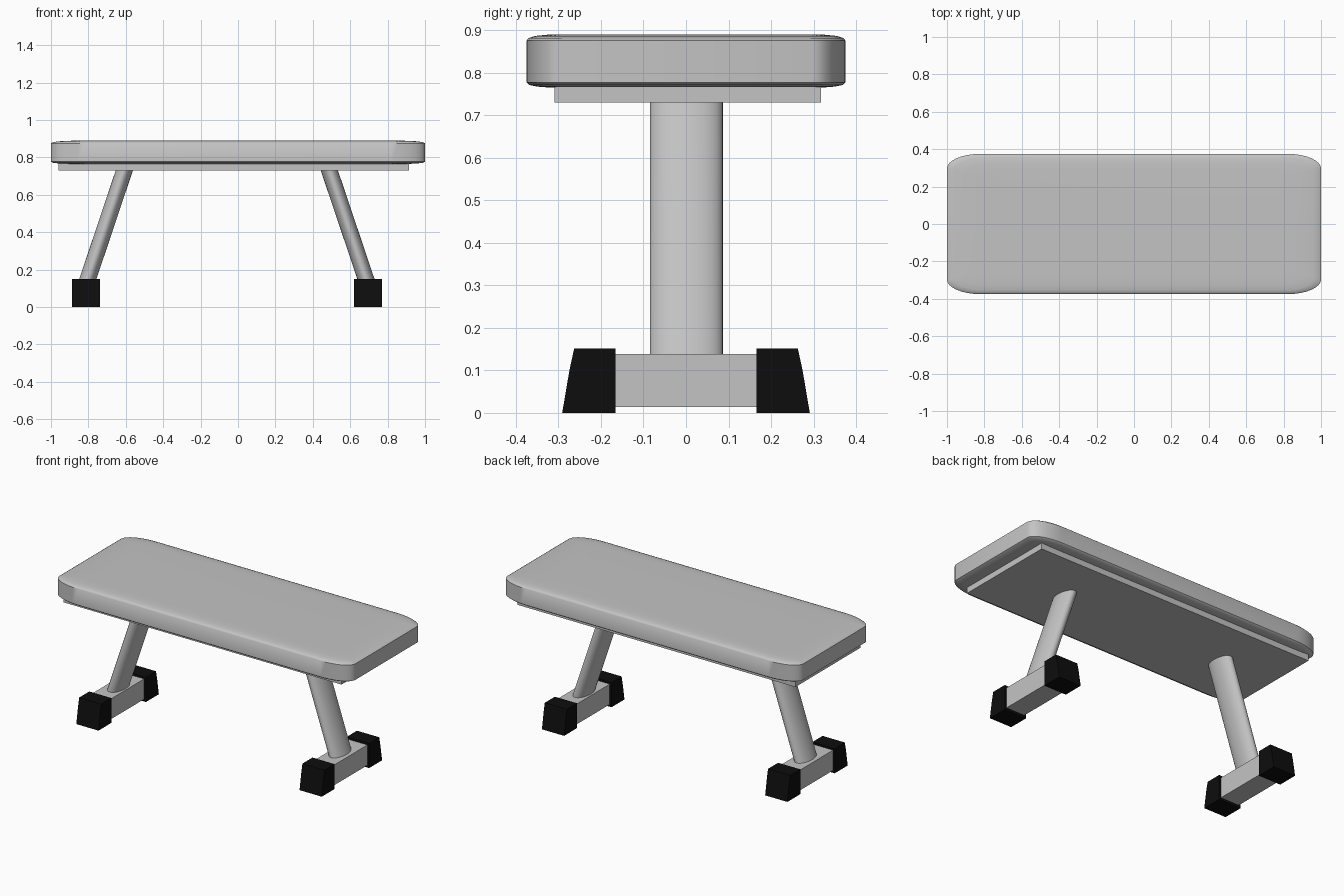
import bpy, bmesh, math

if "Cube" in bpy.data.objects:
    bpy.data.objects.remove(bpy.data.objects["Cube"])


def material(name, v):
    m = bpy.data.materials.new(name)
    m.diffuse_color = (v, v, v, 1)
    m.use_nodes = True
    m.node_tree.nodes["Principled BSDF"].inputs["Base Color"].default_value = m.diffuse_color
    return m


GREY = material("grey", 0.55)
BLACK = material("black rubber", 0.004)


def loft(name, rings, mat, smooth=None):
    """Skin a stack of equal-length closed rings and cap both ends."""
    bm = bmesh.new()
    loops = [[bm.verts.new(p) for p in r] for r in rings]
    n = len(loops[0])
    for a, b in zip(loops, loops[1:]):
        for i in range(n):
            j = (i + 1) % n
            bm.faces.new((a[i], a[j], b[j], b[i]))
    bm.faces.new(loops[0][::-1])
    bm.faces.new(loops[-1])
    bmesh.ops.recalc_face_normals(bm, faces=bm.faces)
    me = bpy.data.meshes.new(name)
    bm.to_mesh(me)
    bm.free()
    me.materials.append(mat)
    ob = bpy.data.objects.new(name, me)
    bpy.context.collection.objects.link(ob)
    if smooth:
        bpy.ops.object.select_all(action='DESELECT')
        ob.select_set(True)
        bpy.context.view_layer.objects.active = ob
        bpy.ops.object.shade_smooth_by_angle(angle=math.radians(smooth))
    return ob


def rect(x0, x1, y0, y1, z):
    return [(x0, y0, z), (x1, y0, z), (x1, y1, z), (x0, y1, z)]


def cushion_ring(inset, z, steps=8):
    """Rectangle with elliptical corners, inset twice as far lengthwise."""
    hx, hy = 1 - 2 * inset, 0.375 - inset
    rx, ry = 0.18 - inset, 0.078 - inset * 0.4
    pts = []
    for k, (sx, sy) in enumerate([(1, 1), (-1, 1), (-1, -1), (1, -1)]):
        for i in range(steps + 1):
            a = math.pi / 2 * (k + i / steps)
            pts.append((sx * (hx - rx) + rx * math.cos(a),
                        sy * (hy - ry) + ry * math.sin(a), z))
    return pts


# padded seat with softly rounded rim
profile = [(0.05, 0.765), (0.025, 0.767), (0.006, 0.771), (0, 0.777), (0, 0.875),
           (0.005, 0.881), (0.02, 0.886), (0.05, 0.889), (0.09, 0.89)]
loft("seat", [cushion_ring(i, z) for i, z in profile], GREY, 40)

# support plate under the seat
loft("seat_plate", [rect(-0.96, 0.915, -0.309, 0.317, z) for z in (0.73, 0.768)], GREY)

# two leaning oval legs, each on a cross bar with rubber end caps
for side, foot_x, low_x, high_x in (("left", -0.813, -0.8025, -0.608),
                                    ("right", 0.694, 0.6835, 0.4885)):
    slope = (high_x - low_x) / 0.579
    rings = []
    for z in (0.11, 0.75):
        cx = low_x + slope * (z - 0.151)
        rings.append([(cx + 0.046 * math.cos(t), 0.001 + 0.086 * math.sin(t), z)
                      for t in (math.tau * i / 32 for i in range(32))])
    loft(side + "_leg", rings, GREY, 40)

    loft(side + "_foot_bar",
         [rect(foot_x - 0.063, foot_x + 0.063, -0.25, 0.25, z) for z in (0.014, 0.138)], GREY)

    for end, s in (("front", -1), ("back", 1)):
        loft(f"{side}_{end}_foot_cap",
             [rect(foot_x - 0.075, foot_x + 0.075, s * 0.166, s * y, z)
              for y, z in ((0.291, 0), (0.274, 0.1), (0.263, 0.151))], BLACK)
